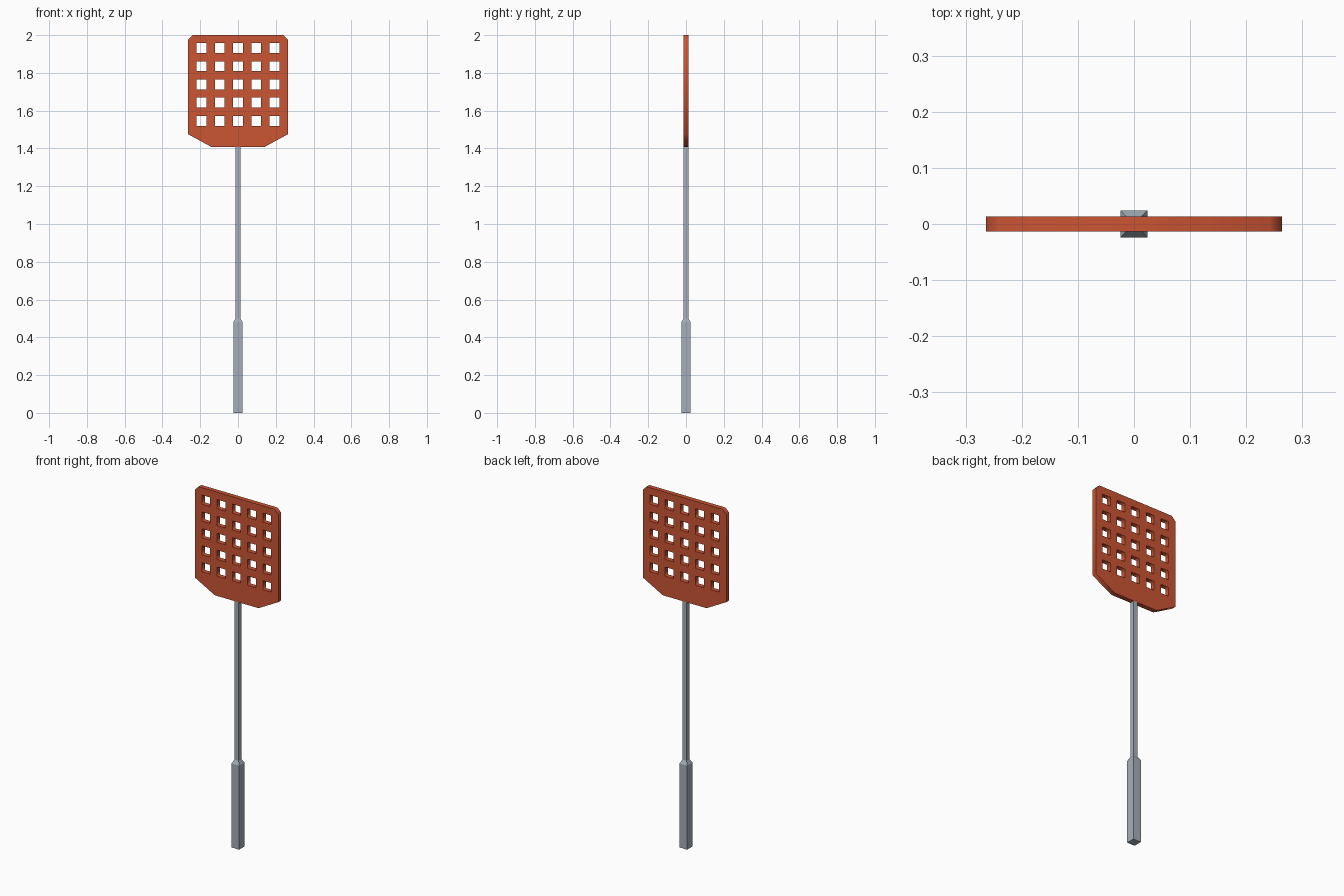
import bpy, bmesh, math

if "Cube" in bpy.data.objects:
    bpy.data.objects.remove(bpy.data.objects["Cube"])


def material(name, rgb):
    m = bpy.data.materials.new(name)
    m.diffuse_color = (*rgb, 1)
    m.use_nodes = True
    m.node_tree.nodes["Principled BSDF"].inputs["Base Color"].default_value = m.diffuse_color
    return m


orange = material("burnt_orange_plastic", (0.60, 0.09, 0.033))
grey = material("blue_grey_metal", (0.38, 0.43, 0.48))

HALF_T = 0.013  # half thickness of paddle and rod


def add_loop(curve, points):
    s = curve.splines.new('POLY')
    s.points.add(len(points) - 1)
    for p, (x, z) in zip(s.points, points):
        p.co = (x, z, 0, 1)
    s.use_cyclic_u = True


# Paddle: clipped outline with a 5 x 5 grid of square holes
curve = bpy.data.curves.new("paddle_outline", 'CURVE')
curve.dimensions = '2D'
curve.fill_mode = 'BOTH'
curve.extrude = HALF_T
right = [(0.139, 1.407), (0.264, 1.475), (0.264, 1.976), (0.241, 2.0)]
add_loop(curve, right + [(-x, z) for x, z in reversed(right)])
PITCH, H = 0.0965, 0.026
for i in range(-2, 3):
    for j in range(-2, 3):
        cx, cz = i * PITCH, 1.739 + j * PITCH
        add_loop(curve, [(cx - H, cz - H), (cx - H, cz + H), (cx + H, cz + H), (cx + H, cz - H)])
paddle = bpy.data.objects.new("paddle", curve)
bpy.context.collection.objects.link(paddle)
paddle.rotation_euler.x = math.pi / 2
curve.materials.append(orange)
bpy.context.view_layer.objects.active = paddle
paddle.select_set(True)
bpy.ops.object.convert(target='MESH')


def square_stack(name, rings, mat):
    """Square-section column through (half width, z) rings."""
    bm = bmesh.new()
    loops = [[bm.verts.new((sx * w, sy * w, z))
              for sx, sy in ((-1, -1), (1, -1), (1, 1), (-1, 1))] for w, z in rings]
    for a, b in zip(loops, loops[1:]):
        for k in range(4):
            n = (k + 1) % 4
            bm.faces.new((a[k], a[n], b[n], b[k]))
    bm.faces.new(loops[0][::-1])
    bm.faces.new(loops[-1])
    me = bpy.data.meshes.new(name)
    bm.to_mesh(me)
    bm.free()
    me.materials.append(mat)
    bpy.context.collection.objects.link(bpy.data.objects.new(name, me))


# Grip with tapered shoulder, running into the thin rod
square_stack("handle", [(0.0245, 0), (0.0245, 0.48), (HALF_T, 0.50), (HALF_T, 1.407)], grey)
